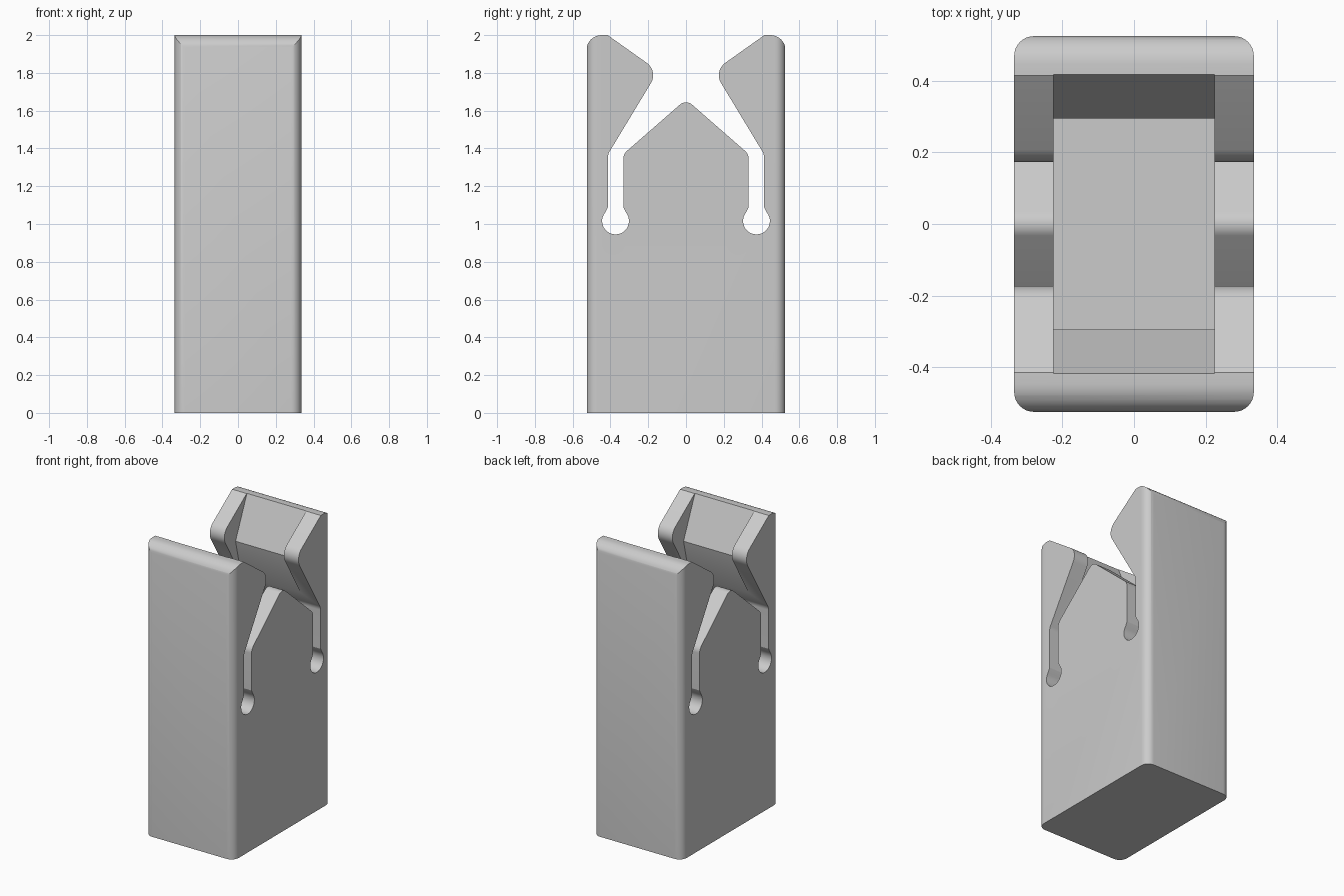
import bpy, bmesh, math
from mathutils import Vector

old = bpy.data.objects.get("Cube")
if old:
    bpy.data.objects.remove(old, do_unlink=True)

grey = bpy.data.materials.new("plain_grey")
grey.use_nodes = True
grey.diffuse_color = (0.6, 0.6, 0.6, 1)
grey.node_tree.nodes["Principled BSDF"].inputs["Base Color"].default_value = (0.6, 0.6, 0.6, 1)


def fillet(points, steps=8):
    """Round each corner (a, b, radius) of a closed outline."""
    out = []
    for i, (a, b, r) in enumerate(points):
        p = Vector((a, b))
        if r == 0:
            out.append(p)
            continue
        to_prev = (Vector(points[i - 1][:2]) - p).normalized()
        to_next = (Vector(points[(i + 1) % len(points)][:2]) - p).normalized()
        half = to_prev.angle(to_next) / 2
        centre = p + (to_prev + to_next).normalized() * (r / math.sin(half))
        start = p + to_prev * (r / math.tan(half)) - centre
        end = p + to_next * (r / math.tan(half)) - centre
        for k in range(steps + 1):
            # Sweep between the two tangent points at constant radius
            direction = start.normalized().slerp(end.normalized(), k / steps)
            out.append(centre + direction.normalized() * r)
    return out


def mirrored(half):
    """Close a right-hand outline with its mirror image."""
    return half + [(-a, b, r) for a, b, r in reversed(half) if a > 0]


def prism(name, outline, place, shift):
    """Extrude an outline; place maps each 2D point to 3D."""
    bm = bmesh.new()
    lower = [bm.verts.new(place(p)) for p in outline]
    upper = [bm.verts.new(v.co + Vector(shift)) for v in lower]
    bm.faces.new(lower)
    bm.faces.new(upper)
    for i in range(len(lower)):
        bm.faces.new((lower[i - 1], lower[i], upper[i], upper[i - 1]))
    bmesh.ops.recalc_face_normals(bm, faces=bm.faces[:])
    mesh = bpy.data.meshes.new(name)
    bm.to_mesh(mesh)
    bm.free()
    mesh.materials.append(grey)
    obj = bpy.data.objects.new(name, mesh)
    bpy.context.collection.objects.link(obj)
    return obj


def side_prism(name, outline, width):
    return prism(name, outline, lambda p: (-width / 2, p.x, p.y), (width, 0, 0))


def cut(target, cutter, operation):
    bpy.context.view_layer.objects.active = target
    mod = target.modifiers.new(cutter.name, "BOOLEAN")
    mod.operation, mod.solver, mod.object = operation, "EXACT", cutter
    bpy.context.view_layer.update()
    bpy.ops.object.modifier_apply(modifier=mod.name)
    bpy.data.objects.remove(cutter, do_unlink=True)


# Side profile: hooked arm, round-ended slot, pointed middle
arm = [(0.527, 0, 0), (0.527, 2, 0.08), (0.415, 2, 0), (0.147, 1.81, 0.08),
       (0.413, 1.37, 0.06), (0.413, 1.09, 0)]
slot_end = []
for k in range(25):
    angle = math.radians(40 - 260 * k / 24)
    slot_end.append((0.373 + 0.071 * math.cos(angle), 1.016 + 0.071 * math.sin(angle), 0))
middle = [(0.332, 1.09, 0), (0.332, 1.37, 0.06), (0, 1.66, 0.05)]
body = side_prism("clip_body", fillet(mirrored(arm + slot_end + middle)), 0.8)

# Rounded upright corners
plan = [(0.335, -0.525, 0.055), (0.335, 0.525, 0.055),
        (-0.335, 0.525, 0.055), (-0.335, -0.525, 0.055)]
cut(body, prism("corner_rounding", fillet(plan), lambda p: (p.x, p.y, -0.1), (0, 0, 2.3)), "INTERSECT")

# Central recess between the side walls, thinning the hooks
recess = [(0.462, 2.1, 0), (0.295, 1.72, 0), (0.38, 1.36, 0)]
cut(body, side_prism("recess_cutter", fillet(mirrored(recess)), 0.45), "DIFFERENCE")

# Smooth rounds, crisp edges
for obj in bpy.context.selected_objects:
    obj.select_set(False)
body.select_set(True)
bpy.context.view_layer.objects.active = body
bpy.ops.object.shade_smooth_by_angle(angle=math.radians(25))
